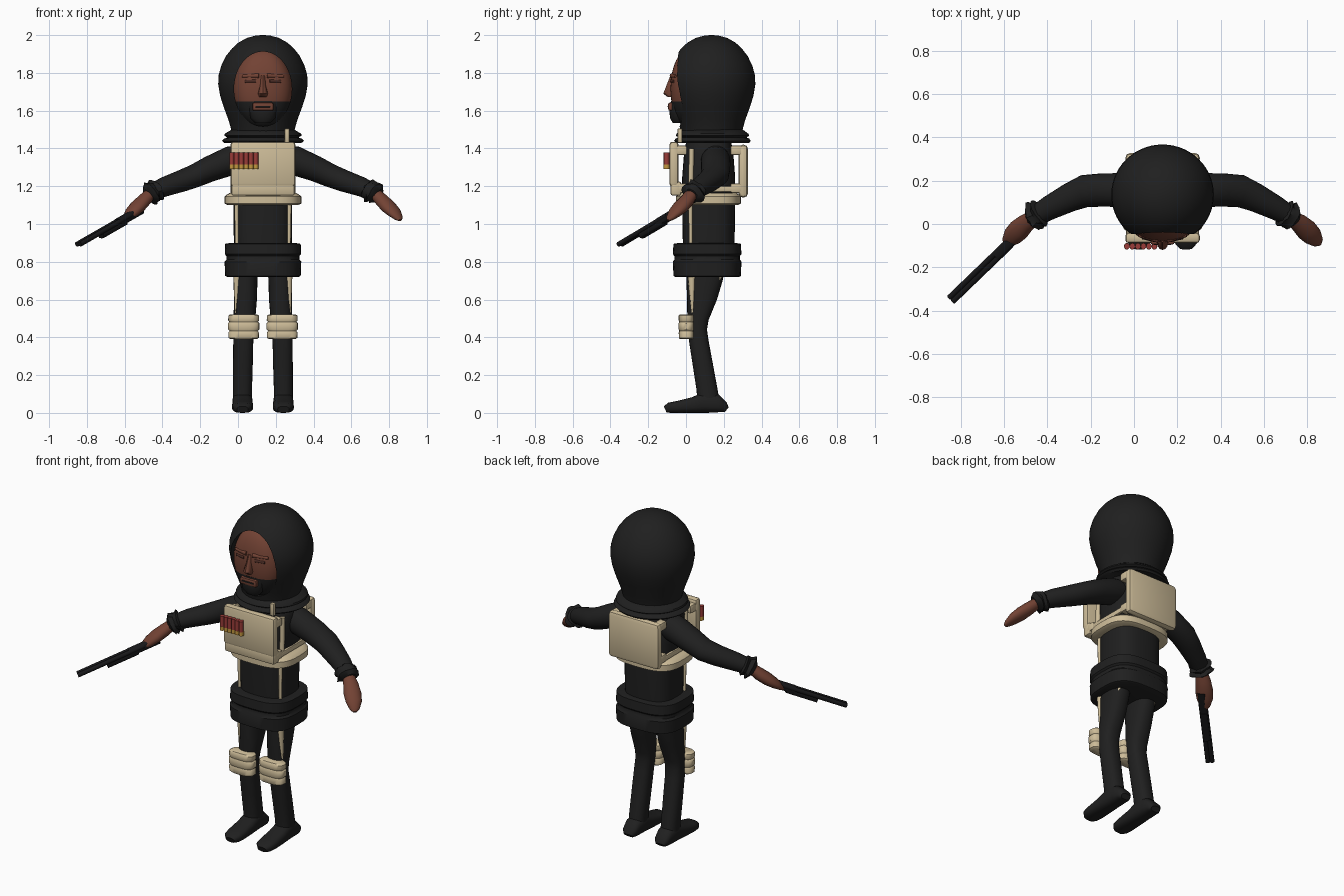
import bpy, bmesh, math, random
from mathutils import Vector

random.seed(4)
if "Cube" in bpy.data.objects:
    bpy.data.objects.remove(bpy.data.objects["Cube"])
CX = 0.132  # body centre line


def material(name, *rgb):
    m = bpy.data.materials.new(name)
    m.use_nodes = True
    m.diffuse_color = (*rgb, 1)
    m.node_tree.nodes["Principled BSDF"].inputs["Base Color"].default_value = (*rgb, 1)
    return m


BLACK = material("black cloth", 0.014, 0.014, 0.014)
TAN = material("tan armour", 0.62, 0.51, 0.32)
SKIN = material("brown skin", 0.17, 0.055, 0.034)
DARK = material("dark skin", 0.07, 0.025, 0.018)
METAL = material("gun metal", 0.009, 0.009, 0.010)
RED = material("shell red", 0.32, 0.045, 0.04)
GOLD = material("shell brass", 0.55, 0.31, 0.05)


def finish(name, bm, mat):
    bmesh.ops.recalc_face_normals(bm, faces=bm.faces)
    me = bpy.data.meshes.new(name)
    bm.to_mesh(me)
    bm.free()
    me.materials.append(mat)
    me.polygons.foreach_set("use_smooth", [True] * len(me.polygons))
    me.set_sharp_from_angle(angle=math.radians(40))
    ob = bpy.data.objects.new(name, me)
    bpy.context.collection.objects.link(ob)
    return ob


def loft(name, mat, rings, n=24, power=2, level=True, jitter=0):
    """Skin rings (x, y, z, radius_a, radius_b); level rings lie flat, others follow the path."""
    bm = bmesh.new()
    pts = [Vector(r[:3]) for r in rings]
    loops = []
    for i, r in enumerate(rings):
        side, up = Vector((1, 0, 0)), Vector((0, 1, 0))
        if not level:
            t = (pts[min(i + 1, len(pts) - 1)] - pts[max(i - 1, 0)]).normalized()
            side = t.cross(Vector((0, 0, 1))).normalized()
            up = side.cross(t)
        loop = []
        for k in range(n):
            c, s = math.cos(math.tau * k / n), math.sin(math.tau * k / n)
            c = math.copysign(abs(c) ** (2 / power), c)
            s = math.copysign(abs(s) ** (2 / power), s)
            w = 1 + random.uniform(-jitter, jitter)
            loop.append(bm.verts.new(pts[i] + side * (r[3] * c * w) + up * (r[4] * s * w)))
        loops.append(loop)
    for a, b in zip(loops, loops[1:]):
        for k in range(n):
            bm.faces.new((a[k], a[(k + 1) % n], b[(k + 1) % n], b[k]))
    bm.faces.new(loops[0])
    bm.faces.new(loops[-1])
    return finish(name, bm, mat)


def rod(name, mat, p, q, r1, r2=None, n=10):
    r2 = r1 if r2 is None else r2
    return loft(name, mat, [(*p, r1, r1), (*q, r2, r2)], n, level=False)


def box(name, mat, lo, hi, bevel=0.01):
    bm = bmesh.new()
    bmesh.ops.create_cube(bm, size=1)
    for v in bm.verts:
        v.co = [lo[i] + (v.co[i] + 0.5) * (hi[i] - lo[i]) for i in range(3)]
    bmesh.ops.bevel(bm, geom=bm.edges[:], offset=bevel, segments=2, affect='EDGES', profile=0.5)
    return finish(name, bm, mat)


def turned(name, mat, cy, profile, **kw):
    """Level rings on the centre line from (z, a, b)."""
    return loft(name, mat, [(CX, cy, z, a, b) for z, a, b in profile], **kw)


# Hood with an oval face opening
hood = turned("hood", BLACK, 0.135, [(z, r, r * 0.98) for z, r in (
    (1.46, .16), (1.50, .168), (1.55, .182), (1.62, .208), (1.68, .227), (1.74, .237),
    (1.79, .234), (1.84, .22), (1.89, .195), (1.93, .163), (1.96, .13), (1.985, .085),
    (1.997, .04), (2.0, .01))], n=56)
cutter = loft("hood_cutter", BLACK, [(CX, -.4, 1.715, .153, .198), (CX, .02, 1.715, .153, .198)],
              n=48, level=False)
mod = hood.modifiers.new("opening", 'BOOLEAN')
mod.object = cutter
mod.solver = 'EXACT'
cut = bpy.data.meshes.new_from_object(hood.evaluated_get(bpy.context.evaluated_depsgraph_get()))
hood.modifiers.clear()
hood.data = cut
cut.set_sharp_from_angle(angle=math.radians(40))
bpy.data.objects.remove(cutter)

# Face with beard coloured by height
rings = []
for i in range(-9, 10):
    t = math.radians(i * 9)
    rings.append((1.715 + .213 * math.sin(t), .157 * math.cos(t), .122 * math.cos(t) ** .8))
face = turned("face", SKIN, 0.04, rings, n=40, power=2.5)
face.data.materials.append(BLACK)
for p in face.data.polygons:
    p.material_index = int(p.center.z < 1.65)
loft("nose", SKIN, [(CX, -.065, 1.785, .012, .018), (CX, -.078, 1.735, .015, .025),
                    (CX, -.085, 1.69, .026, .035), (CX, -.075, 1.672, .02, .022)], n=12)
loft("chin_beard", BLACK, [(CX, -.04, 1.535, .04, .03), (CX, -.045, 1.56, .065, .04),
                           (CX, -.05, 1.61, .075, .038), (CX, -.05, 1.65, .08, .03)], n=20)
box("mouth", SKIN, (CX - .055, -.094, 1.60), (CX + .055, -.06, 1.642), .008)
box("lip_line", BLACK, (CX - .04, -.098, 1.618), (CX + .04, -.09, 1.626), .002)
for s, tag in ((-1, "right"), (1, "left")):
    rod(tag + "_eye", DARK, (CX + s * .035, -.073, 1.757), (CX + s * .095, -.062, 1.755), .011, .008)
    rod(tag + "_brow", SKIN, (CX + s * .02, -.074, 1.785), (CX + s * .11, -.052, 1.782), .013, .008)

# Collar folds, torso, hem and waist belt
turned("collar", BLACK, 0.14, [(1.43, .205, .195), (1.44, .217, .203), (1.452, .205, .195),
       (1.458, .188, .18), (1.468, .205, .195), (1.478, .202, .19), (1.50, .165, .16)], n=40)
turned("torso", BLACK, 0.12, [(.84, .15, .135), (.95, .155, .138), (1.1, .155, .14),
       (1.25, .16, .14), (1.38, .17, .13), (1.43, .155, .12), (1.47, .12, .11)], n=32, power=2.8)
turned("tunic_hem", BLACK, 0.112, [(.72, .19, .17), (.725, .2, .178), (.80, .203, .182),
       (.812, .193, .173), (.83, .193, .173), (.84, .202, .182), (.895, .2, .178),
       (.90, .17, .15)], n=40, power=3)
turned("vest_belt", TAN, 0.118, [(1.10, .185, .155), (1.108, .203, .172), (1.145, .203, .172),
       (1.155, .192, .163), (1.165, .175, .15)], n=40, power=3)

# Vest plates with corner lugs and pouch
box("front_plate", TAN, (CX - .172, -.088, 1.20), (CX + .172, -.04, 1.435), .015)
box("front_pouch", TAN, (CX - .168, -.082, 1.15), (CX + .168, -.025, 1.225), .012)
box("back_plate", TAN, (CX - .172, .278, 1.14), (CX + .172, .328, 1.42), .022)
for s, tag in ((-1, "right"), (1, "left")):
    for z in (1.19, 1.39):
        x = sorted((CX + s * .12, CX + s * .168))
        box(tag + "_front_lug", TAN, (x[0], -.06, z - .025), (x[1], .005, z + .025))
        box(tag + "_back_lug", TAN, (x[0], .235, z - .025), (x[1], .30, z + .025))
    box(tag + "_side_strap", TAN, (CX + s * .158 - .008, -.03, 1.17), (CX + s * .158 + .008, .27, 1.2), .004)
    rod(tag + "_vest_edge", TAN, (CX + s * .15, .025, 1.2), (CX + s * .15, .03, 1.40), .014)
box("neck_strap", TAN, (CX + .115, -.045, 1.43), (CX + .14, -.02, 1.505), .005)

# Shell row
for i in range(6):
    x = -.033 + i * .0255
    loft("shell", RED, [(x, -.103, z, .0128, .0148) for z in (1.312, 1.378)], n=12)
    loft("shell_base", GOLD, [(x, -.103, z, .0133, .0155) for z in (1.29, 1.314)], n=12)

for s, tag in ((-1, "right"), (1, "left")):
    def path(*rows):
        return [(CX + s * r[0], *r[1:]) for r in rows]

    # Sleeve, ruffled cuff and mitten hand
    loft(tag + "_sleeve", BLACK, path(
        (.08, .155, 1.355, .07, .07), (.17, .157, 1.335, .078, .077), (.28, .157, 1.292, .077, .068),
        (.36, .152, 1.255, .075, .062), (.43, .122, 1.228, .066, .058), (.52, .076, 1.197, .056, .052),
        (.60, .03, 1.163, .045, .042)), level=False)
    loft(tag + "_cuff", BLACK, path(
        (.555, .057, 1.185, .045, .04), (.565, .05, 1.178, .066, .06), (.58, .041, 1.172, .052, .048),
        (.595, .033, 1.163, .068, .062), (.61, .024, 1.152, .04, .036)), n=18, level=False, jitter=.16)
    loft(tag + "_hand", SKIN, path(
        (.595, .03, 1.16, .034, .03), (.63, .005, 1.125, .043, .035), (.665, -.028, 1.09, .05, .035),
        (.695, -.058, 1.06, .045, .028), (.718, -.084, 1.032, .028, .016),
        (.726, -.095, 1.02, .01, .007)), n=16, level=False)

    # Leg, boot and knee pad
    loft(tag + "_leg", BLACK, path(
        (.09, .105, .76, .064, .1), (.092, .098, .70, .063, .096), (.093, .085, .6, .061, .079),
        (.098, .063, .49, .057, .056), (.1, .061, .44, .054, .05), (.104, .068, .38, .053, .052),
        (.106, .09, .25, .052, .054), (.108, .112, .12, .05, .056), (.108, .122, .03, .05, .06)), power=2.4)
    loft(tag + "_boot", BLACK, path(
        (.108, .215, .016, .03, .016), (.108, .2, .03, .045, .03), (.108, .16, .05, .051, .05),
        (.108, .10, .056, .053, .056), (.108, .04, .042, .055, .042), (.108, -.05, .031, .056, .031),
        (.108, -.09, .027, .05, .027), (.108, -.11, .018, .03, .018)), power=2.7, level=False)
    loft(tag + "_knee_pad", TAN, path(*[(.102, .002, z, a, a / 2) for z, a in (
        (.39, .068), (.397, .08), (.425, .081), (.434, .075), (.443, .083), (.474, .083),
        (.482, .076), (.49, .082), (.515, .081), (.522, .07))]), power=3)

    # Tan lining showing at the seams
    for part, a, b, r1, r2 in (
            ("thigh_front_lining", (.136, .03, .73), (.143, .035, .53), .021, .006),
            ("thigh_back_lining", (.122, .178, .73), (.125, .105, .5), .014, .005),
            ("waist_lining", (.138, .025, .89), (.14, .024, 1.11), .009, .011)):
        (p, q) = path(a, b)
        rod(f"{tag}_{part}", TAN, p, q, r1, r2)

# Long gun held in the right hand
grip, muzzle = Vector((-.545, -.06, 1.058)), Vector((-.843, -.347, .887))
aim = (muzzle - grip).normalized()
side = aim.cross(Vector((0, 0, 1))).normalized()
up = side.cross(aim)


def gun_part(name, t0, t1, across, lift, a, b, power=2):
    ends = [grip.lerp(muzzle, t) + side * across + up * lift for t in (t0, t1)]
    loft(name, METAL, [(*e, a, b) for e in ends], 16, power, level=False)


for k in (-1, 1):
    gun_part("gun_barrel", .1, 1, k * .012, .006, .013, .013)
gun_part("gun_receiver", -.1, .3, 0, 0, .022, .022, 4)
gun_part("gun_fore_end", .2, .62, 0, -.012, .021, .018, 4)
